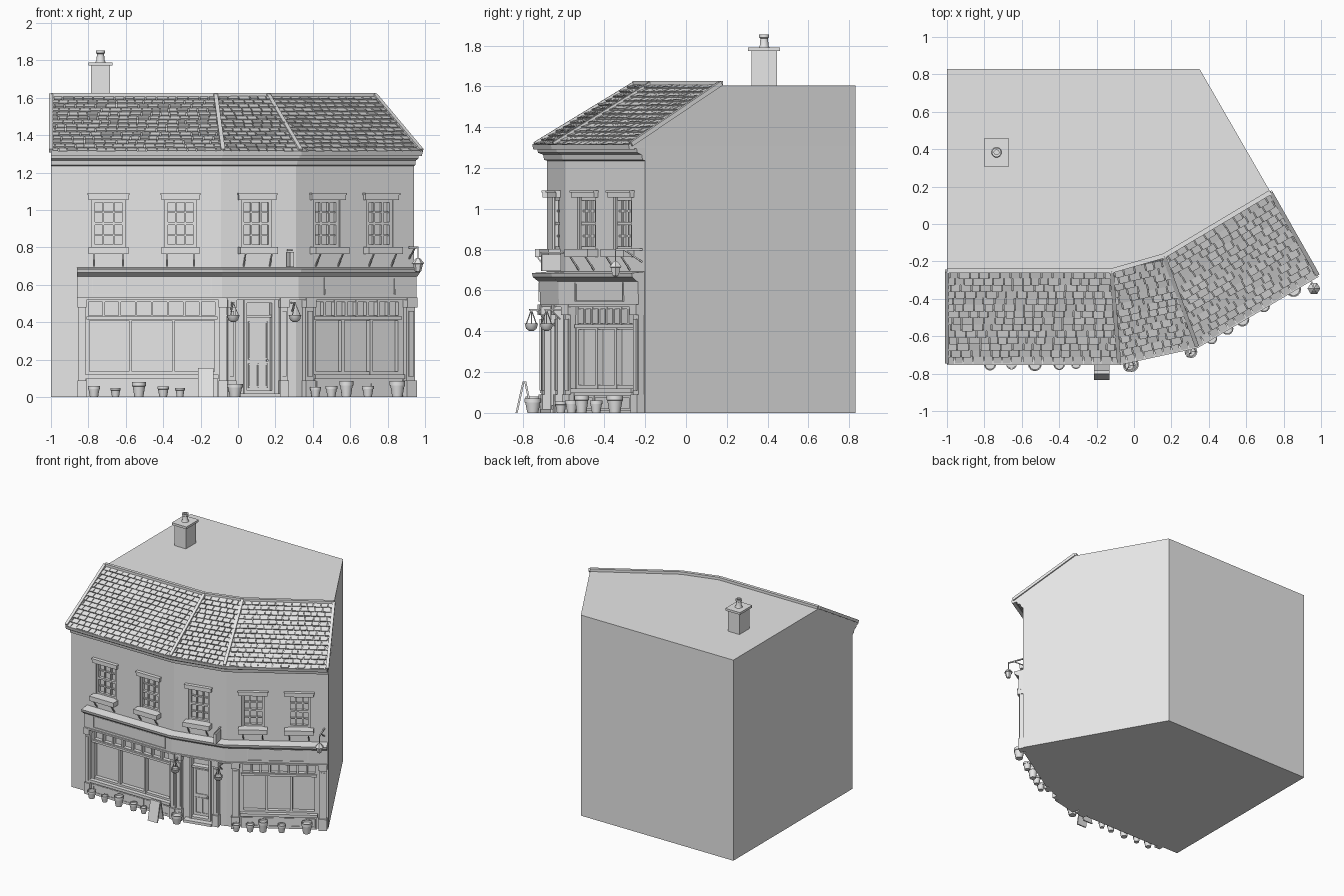
import bpy, bmesh, math, random
from mathutils import Vector as V

if "Cube" in bpy.data.objects:
    bpy.data.objects.remove(bpy.data.objects["Cube"])

random.seed(4)
stone = bpy.data.materials.new("pale_grey")
stone.diffuse_color = (0.8, 0.8, 0.8, 1)
stone.use_nodes = True
stone.node_tree.nodes["Principled BSDF"].inputs["Base Color"].default_value = stone.diffuse_color
parts = {}

# Plan outlines: wall front, eave and ridge lines, from left to right
WALL = [V((-1.0, -0.68)), V((-0.09, -0.68)), V((0.31, -0.59)), V((0.94, -0.20))]
EAVE = [V((-1.0, -0.74)), V((-0.08, -0.74)), V((0.335, -0.65)), V((0.98, -0.27))]
RIDGE = [V((-1.0, -0.25)), V((-0.12, -0.25)), V((0.16, -0.17)), V((0.73, 0.17))]
BACK = [V((0.35, 0.83)), V((-1.0, 0.83))]
EZ, RZ = 1.305, 1.605


def part(name):
    return parts.setdefault(name, bmesh.new())


def loft(name, rings):
    """Closed solid through a list of equal-length rings."""
    bm = part(name)
    vs = [[bm.verts.new(p) for p in r] for r in rings]
    n = len(rings[0])
    bm.faces.new(vs[0][::-1])
    bm.faces.new(vs[-1])
    for a, b in zip(vs, vs[1:]):
        for i in range(n):
            j = (i + 1) % n
            bm.faces.new((a[i], a[j], b[j], b[i]))


def normal(a, b):
    t = (b - a).normalized()
    return V((t.y, -t.x))


def W(seg, x, d, z):
    """Point on a front wall: plan x, distance out from the wall, height."""
    a, b = WALL[seg], WALL[seg + 1]
    p = a.lerp(b, (x - a.x) / (b.x - a.x)) + normal(a, b) * d
    return V((p.x, p.y, z))


def wbox(name, seg, x0, x1, d0, d1, z0, z1):
    loft(name, [[W(seg, x, d, z) for x, d in ((x0, d0), (x1, d0), (x1, d1), (x0, d1))] for z in (z0, z1)])


def box(name, x0, x1, y0, y1, z0, z1):
    loft(name, [[V((x, y, z)) for x, y in ((x0, y0), (x1, y0), (x1, y1), (x0, y1))] for z in (z0, z1)])


def beam(name, p, q, w, h=None):
    h = h or w
    t = (q - p).normalized()
    s = t.cross(V((0, 0, 1)))
    s = s.normalized() if s.length > 1e-4 else V((1, 0, 0))
    u = s.cross(t)
    c = [s * i * w / 2 + u * j * h / 2 for i, j in ((-1, -1), (1, -1), (1, 1), (-1, 1))]
    loft(name, [[e + k for k in c] for e in (p, q)])


def lathe(name, c, prof, n=14):
    loft(name, [[c + V((r * math.cos(2 * math.pi * i / n), r * math.sin(2 * math.pi * i / n), z))
                 for i in range(n)] for r, z in prof])


def sweep(name, path, prof):
    """Mitred moulding along a plan path; profile is (out, height)."""
    ns = [normal(a, b) for a, b in zip(path, path[1:])]
    rings = []
    for i, p in enumerate(path):
        n1, n2 = ns[max(i - 1, 0)], ns[min(i, len(ns) - 1)]
        m = (n1 + n2) / (1 + n1.dot(n2))
        rings.append([V((p.x + m.x * d, p.y + m.y * d, z)) for d, z in prof])
    loft(name, rings)


def grid(name, seg, x0, x1, z0, z1, cols, rows, d0, d1, w):
    """Glazing frame with evenly spaced bars."""
    for i in range(cols + 1):
        x = x0 + w / 2 + (x1 - x0 - w) * i / cols
        wbox(name, seg, x - w / 2, x + w / 2, d0, d1, z0, z1)
    for i in range(rows + 1):
        z = z0 + w / 2 + (z1 - z0 - w) * i / rows
        wbox(name, seg, x0, x1, d0, d1 - 0.002, z - w / 2, z + w / 2)


def up(p, z):
    return V((p.x, p.y, z))


# Main body and roof body
loft("walls", [[up(p, z) for p in WALL + BACK] for z in (0, 1.30)])
loft("roof_body", [[up(p, 1.295) for p in EAVE + BACK], [up(p, EZ) for p in EAVE + BACK],
                   [up(p, RZ) for p in RIDGE + BACK]])

# Roof tiles, clipped to each roof slope
ROWS, TW = 14, 0.055
for k in range(3):
    e0, e1, r0, r1 = up(EAVE[k], EZ), up(EAVE[k + 1], EZ), up(RIDGE[k], RZ), up(RIDGE[k + 1], RZ)
    t = (e1 - e0).normalized()
    nrm = t.cross(r0 - e0).normalized()

    def on(v, u, h):
        p = e0.lerp(r0, v)
        return p + t * (u - (p - e0).dot(t)) + nrm * h

    for i in range(ROWS):
        va, vb = i / ROWS, (i + 1) / ROWS
        lim = [((e0.lerp(r0, v) - e0).dot(t), (e1.lerp(r1, v) - e0).dot(t)) for v in (va, vb)]
        u = min(lim[0][0], lim[1][0]) - TW * (0.5 * (i % 2) + 0.3 * random.random())
        while u < max(lim[0][1], lim[1][1]):
            w = TW * random.uniform(0.8, 1.15)
            (a, b), (c, d) = [[min(max(q, lo), hi) for q in (u, u + w - 0.005)] for lo, hi in lim]
            u += w
            if b - a < 0.004 or d - c < 0.004:
                continue
            h = random.uniform(0.012, 0.018)
            loft("roof_tiles", [[on(va, a, 0), on(va, b, 0), on(vb, d, 0), on(vb, c, 0)],
                                [on(va, a, h), on(va, b, h), on(vb, d, 0.006), on(vb, c, 0.006)]])
    beam("ridge_caps", r0 + V((0, 0, .008)), r1 + V((0, 0, .008)), 0.025)
for e, r in zip(EAVE, RIDGE):
    beam("hip_caps", up(e, EZ + 0.012), up(r, RZ + 0.01), 0.022)
sweep("gutter", EAVE, [(-0.02, 1.29), (0.008, 1.29), (0.014, 1.315), (-0.02, 1.315)])
sweep("cornice", WALL, [(0, 1.235), (0.015, 1.24), (0.02, 1.265), (0.045, 1.275), (0.05, 1.297), (0, 1.297)])

# Upper sash windows with lintels, sill boxes and struts
for seg, x0, x1 in ((0, -.78, -.605), (0, -.39, -.225), (1, .02, .18), (2, .405, .545), (2, .69, .83)):
    wbox("opening_cutter", seg, x0, x1, -0.04, 0.1, 0.80, 1.055)
    wbox("window_glass", seg, x0, x1, -0.045, -0.034, 0.80, 1.055)
    grid("sash_frames", seg, x0, x1, 0.80, 1.055, 3, 4, -0.036, -0.018, 0.009)
    grid("sash_frames", seg, x0, x1, 0.80, 1.055, 1, 2, -0.036, -0.01, 0.015)
    wbox("lintels", seg, x0 - .02, x1 + .02, -0.005, 0.022, 1.055, 1.088)
    wbox("lintels", seg, x0 - .024, x1 + .024, -0.005, 0.028, 1.08, 1.09)
    wbox("sill_boxes", seg, x0 - .02, x1 + .02, -0.03, 0.06, 0.765, 0.802)
    for x in (x0 + .01, x1 - .01):
        beam("sill_struts", W(seg, x, 0, 0.70), W(seg, x, 0.05, 0.766), 0.007)

# Shop fascia and its cornice
PATH = [W(0, -.86, 0, 0).xy, WALL[1], WALL[2], W(2, .935, 0, 0).xy]
sweep("shop_fascia", PATH, [(0, .53), (.035, .53), (.038, .65), (0, .65)])
sweep("shop_cornice", PATH, [(0, .64), (.045, .645), (.07, .665), (.075, .685), (0, .692)])
sweep("fascia_moulding", PATH, [(0, .52), (.045, .52), (.045, .532), (0, .532)])
for seg, x0, x1 in ((0, -.78, -.14), (2, .44, .82)):
    grid("sign_panels", seg, x0, x1, .545, .64, 1, 1, .03, .043, .006)

# Shop windows with transom lights, stall risers and sills
for seg, x0, x1 in ((0, -.81, -.11), (2, .40, .87)):
    wbox("opening_cutter", seg, x0, x1, -0.035, 0.1, 0.12, 0.52)
    wbox("window_glass", seg, x0, x1, -0.04, -0.029, 0.12, 0.52)
    grid("shop_frames", seg, x0, x1, 0.12, 0.425, 3, 1, -0.03, 0.004, 0.016)
    grid("shop_frames", seg, x0, x1, 0.425, 0.52, 8, 1, -0.03, 0.002, 0.012)
    wbox("shop_frames", seg, x0, x1, -0.03, 0.015, 0.415, 0.432)
    wbox("stall_risers", seg, x0, x1, -0.005, 0.018, 0, 0.1)
    grid("stall_risers", seg, x0 + .01, x1 - .01, 0.01, 0.085, 3, 1, 0.01, 0.024, 0.012)
    wbox("shop_sills", seg, x0 - .005, x1 + .005, -0.03, 0.035, 0.098, 0.12)

# Pilasters with plinths and console capitals
for seg, x0, x1 in ((0, -.855, -.815), (0, -.10, -.06), (1, -.06, -.02), (1, .22, .26), (2, .345, .39), (2, .885, .93)):
    wbox("pilasters", seg, x0, x1, -0.005, 0.03, 0, 0.53)
    wbox("pilasters", seg, x0 + .01, x1 - .01, 0.02, 0.038, 0.11, 0.46)
    wbox("pilaster_plinths", seg, x0 - .004, x1 + .004, -0.005, 0.042, 0, 0.09)
    wbox("pilaster_capitals", seg, x0 - .004, x1 + .004, -0.005, 0.048, 0.48, 0.53)

# Door, its frame, panels and step
wbox("opening_cutter", 1, .03, .195, -0.05, 0.1, 0.02, 0.52)
wbox("door", 1, .045, .18, -0.055, -0.03, 0.02, 0.43)
wbox("window_glass", 1, .03, .195, -0.055, -0.044, 0.43, 0.52)
grid("door_frame", 1, .03, .195, 0.02, 0.52, 1, 1, -0.05, 0.012, 0.016)
wbox("door_frame", 1, .03, .195, -0.05, 0.0, 0.425, 0.44)
grid("door_panels", 1, .06, .166, 0.20, 0.405, 1, 1, -0.032, -0.022, 0.009)
grid("door_panels", 1, .06, .166, 0.05, 0.18, 2, 1, -0.032, -0.022, 0.009)
wbox("door_handle", 1, .155, .166, -0.03, -0.008, 0.19, 0.2)
wbox("door_step", 1, .0, .215, -0.005, 0.055, 0, 0.02)

# Chimney on the flat roof
box("chimney_stack", -.785, -.685, .32, .445, 1.59, 1.775)
box("chimney_cap", -.80, -.67, .305, .46, 1.772, 1.79)
lathe("chimney_pot", V((-.735, .383, 0)), [(.03, 1.785), (.022, 1.80), (.019, 1.835), (.025, 1.84), (.025, 1.853), (.013, 1.853), (.013, 1.81)])

# Flower pots along the pavement
for seg, x, d, r, h in ((0, -.77, .07, .033, .06), (0, -.655, .07, .028, .05), (0, -.53, .07, .037, .08),
                        (0, -.40, .07, .031, .058), (0, -.31, .07, .026, .05), (1, -.035, .085, .042, .07),
                        (2, .375, .075, .03, .055), (2, .46, .075, .032, .06), (2, .54, .075, .037, .085),
                        (2, .655, .075, .032, .06), (2, .81, .08, .042, .085)):
    lathe("flower_pots", W(seg, x, d, 0), [(r * .65, 0), (r * .9, h * .72), (r, h * .74), (r, h), (r * .85, h), (r * .8, h * .85)])

# Hanging baskets on wall brackets
for seg, x, d in ((1, -.045, .09), (1, .285, .09)):
    c = W(seg, x, d, 0)
    beam("basket_brackets", W(seg, x, 0, .505), W(seg, x, d + .01, .505), .008)
    beam("basket_brackets", W(seg, x, .02, .46), W(seg, x, d * .7, .502), .006)
    lathe("hanging_baskets", c, [(.012, .402), (.026, .412), (.032, .432), (.034, .438), (.027, .438), (.022, .428)])
    for i in range(3):
        a = i * 2.094
        beam("basket_chains", c + V((.029 * math.cos(a), .029 * math.sin(a), .435)), c + V((0, 0, .505)), .004)

# Wall lantern at the right corner
c = V((.962, -.345, 0))
beam("lantern_bracket", W(2, .915, 0, .80), c + V((0, 0, .80)), .009)
beam("lantern_bracket", W(2, .915, 0, .74), c.lerp(W(2, .915, 0, 0), .35) + V((0, 0, .797)), .007)
beam("lantern_bracket", c + V((0, 0, .735)), c + V((0, 0, .80)), .006)
lathe("lantern", c, [(.010, .668), (.018, .675), (.027, .712), (.034, .715), (.015, .738), (.005, .745)], 6)

# Small projecting sign over the shop cornice
wbox("projecting_sign", 1, .255, .275, .015, .11, .695, .775)
beam("sign_bracket", W(1, .265, 0, .785), W(1, .265, .115, .785), .008)

# Folding pavement board
for d0, d1 in ((.075, .108), (.15, .116)):
    loft("pavement_board", [[W(0, x, d + o, z) for x, o in ((-.215, -.005), (-.13, -.005), (-.13, .005), (-.215, .005))]
                            for d, z in ((d0, 0), (d1, .155))])

# Turn every part into an object
for name, bm in parts.items():
    bmesh.ops.remove_doubles(bm, verts=bm.verts, dist=1e-6)
    bmesh.ops.recalc_face_normals(bm, faces=bm.faces)
    me = bpy.data.meshes.new(name)
    bm.to_mesh(me)
    bm.free()
    me.materials.append(stone)
    ob = bpy.data.objects.new(name, me)
    bpy.context.collection.objects.link(ob)
    if name in ("flower_pots", "hanging_baskets", "chimney_pot"):
        bpy.ops.object.select_all(action='DESELECT')
        ob.select_set(True)
        bpy.context.view_layer.objects.active = ob
        bpy.ops.object.shade_smooth_by_angle(angle=math.radians(40))

# Cut the openings into the walls
cutter = bpy.data.objects["opening_cutter"]
cutter.hide_render = True
cutter.hide_viewport = True
cut = bpy.data.objects["walls"].modifiers.new("openings", 'BOOLEAN')
cut.operation, cut.solver, cut.object = 'DIFFERENCE', 'EXACT', cutter
